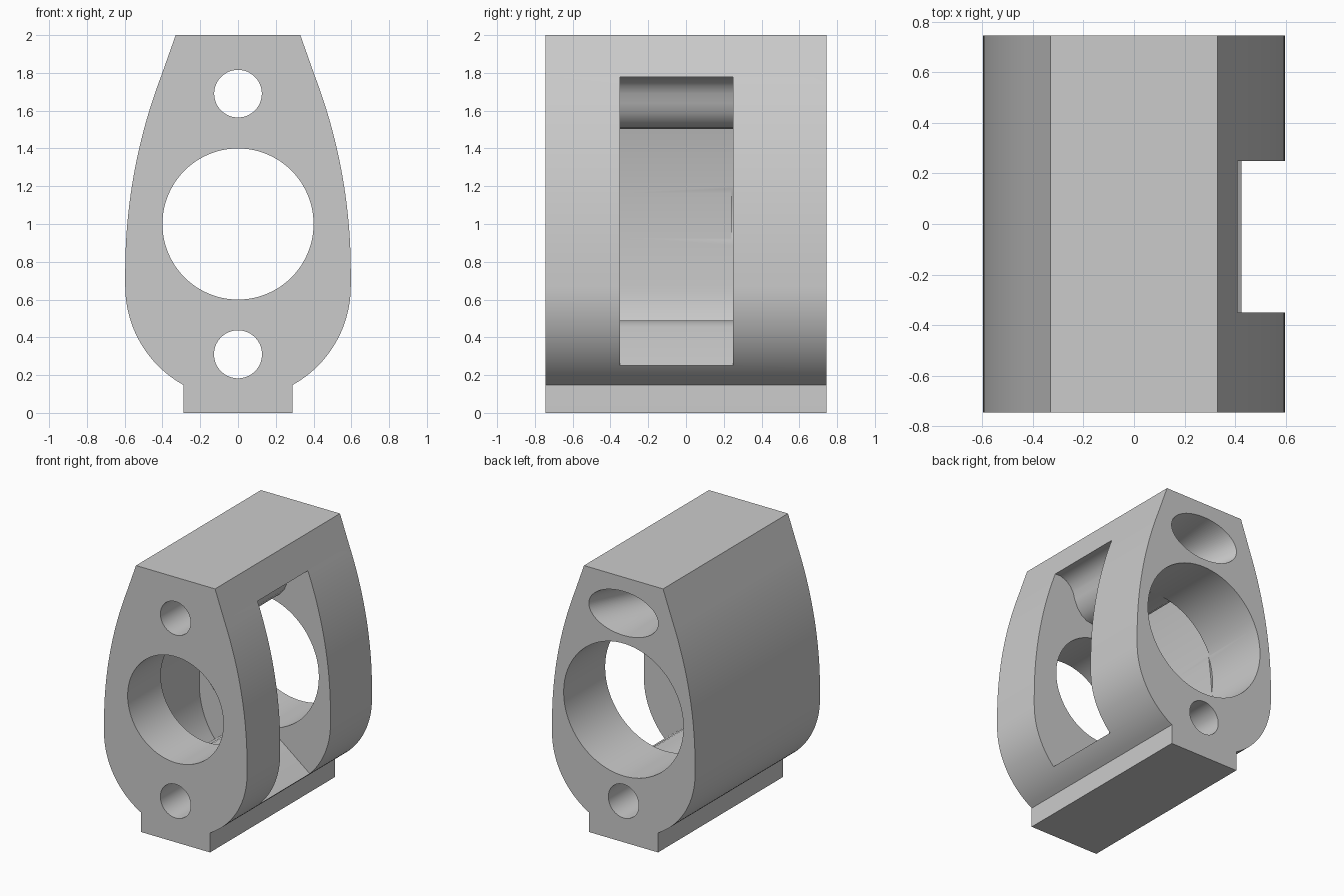
import bpy, bmesh, math

cube = bpy.data.objects.get("Cube")
if cube:
    bpy.data.objects.remove(cube, do_unlink=True)

FRONT, BACK = -0.745, 0.745
CAVITY_FRONT, CAVITY_BACK = -0.35, 0.25

grey = bpy.data.materials.new("plain grey")
grey.use_nodes = True
colour = (0.6, 0.6, 0.6, 1)
grey.diffuse_color = colour
grey.node_tree.nodes["Principled BSDF"].inputs["Base Color"].default_value = colour


def loft(name, first, last, y0, y1):
    """Solid between two matching x-z outlines."""
    bm = bmesh.new()
    a = [bm.verts.new((x, y0, z)) for x, z in first]
    b = [bm.verts.new((x, y1, z)) for x, z in last]
    bm.faces.new(a)
    bm.faces.new(b[::-1])
    n = len(a)
    for i in range(n):
        j = (i + 1) % n
        bm.faces.new((a[j], a[i], b[i], b[j]))
    bmesh.ops.recalc_face_normals(bm, faces=bm.faces)
    mesh = bpy.data.meshes.new(name)
    bm.to_mesh(mesh)
    bm.free()
    mesh.materials.append(grey)
    obj = bpy.data.objects.new(name, mesh)
    bpy.context.collection.objects.link(obj)
    return obj


def ellipse(z, rx, rz, n=96):
    steps = [2 * math.pi * i / n for i in range(n)]
    return [(rx * math.cos(t), z + rz * math.sin(t)) for t in steps]


def half_width(z):
    """Outer side: round belly, long shallow arc, straight taper."""
    if z < 0.67:
        return math.sqrt(0.597 ** 2 - (z - 0.67) ** 2)
    if z < 0.75:
        return 0.597
    if z <= 1.78:
        return 0.597 - 2.9 + math.sqrt(2.9 ** 2 - (z - 0.75) ** 2)
    return 0.409 - (z - 1.78) * 0.36


def span(a, b, n):
    return [a + (b - a) * i / n for i in range(n + 1)]


# Outer body with a straight foot
right = [(0.288, 0), (0.288, 0.14)]
right += [(half_width(z), z) for z in span(0.147, 0.67, 24) + span(0.75, 1.78, 28)]
right += [(0.33, 2)]
outline = right + [(-x, z) for x, z in reversed(right)]
body = loft("housing_body", outline, outline, FRONT, BACK)

# Inner cavity, open on the right, humped around the two small bores
ceiling = [(0.36, 1.778), (0.31, 1.76), (0.275, 1.73), (0.25, 1.69), (0.235, 1.64),
           (0.212, 1.585), (0.175, 1.54), (0.13, 1.512), (0.07, 1.502)]
floor = [(0.07, 0.488), (0.12, 0.477), (0.16, 0.455)]
cavity = [(0.9, 0.25), (0.9, 1.78)] + ceiling
cavity += [(-x, z) for x, z in reversed(ceiling[1:])]
cavity += [(0.1 - half_width(z), z) for z in span(1.71, 0.3, 36)]
cavity += [(-x, z) for x, z in reversed(floor)] + floor + [(0.425, 0.25)]

upper = ellipse(1.69, 0.126, 0.126)
flare = ellipse(1.727, 0.29, 0.166)
cutters = [
    loft("cavity_cutter", cavity, cavity, CAVITY_FRONT, CAVITY_BACK),
    loft("front_bore_cutter", ellipse(1, 0.4, 0.4), ellipse(1, 0.4, 0.4), -0.9, -0.3),
    loft("back_bore_cutter", ellipse(1, 0.5, 0.5), ellipse(1, 0.5, 0.5), 0.24, 0.9),
    loft("lower_bore_cutter", ellipse(0.31, 0.127, 0.127), ellipse(0.31, 0.127, 0.127), -0.9, 0.9),
    loft("upper_bore_cutter", upper, upper, -0.9, 0.3),
    loft("upper_flare_cutter", upper, flare, 0.2, BACK + 0.002),
]
for cutter in cutters:
    cutter.hide_render = True
    mod = body.modifiers.new(cutter.name, "BOOLEAN")
    mod.operation = "DIFFERENCE"
    mod.solver = "EXACT"
    mod.object = cutter

# Bake the cuts and drop the cutters
bpy.context.view_layer.update()
graph = bpy.context.evaluated_depsgraph_get()
result = bpy.data.meshes.new_from_object(body.evaluated_get(graph))
body.modifiers.clear()
body.data = result
for cutter in cutters:
    bpy.data.objects.remove(cutter, do_unlink=True)

bpy.ops.object.select_all(action="DESELECT")
body.select_set(True)
bpy.context.view_layer.objects.active = body
bpy.ops.object.shade_smooth_by_angle(angle=math.radians(30))
